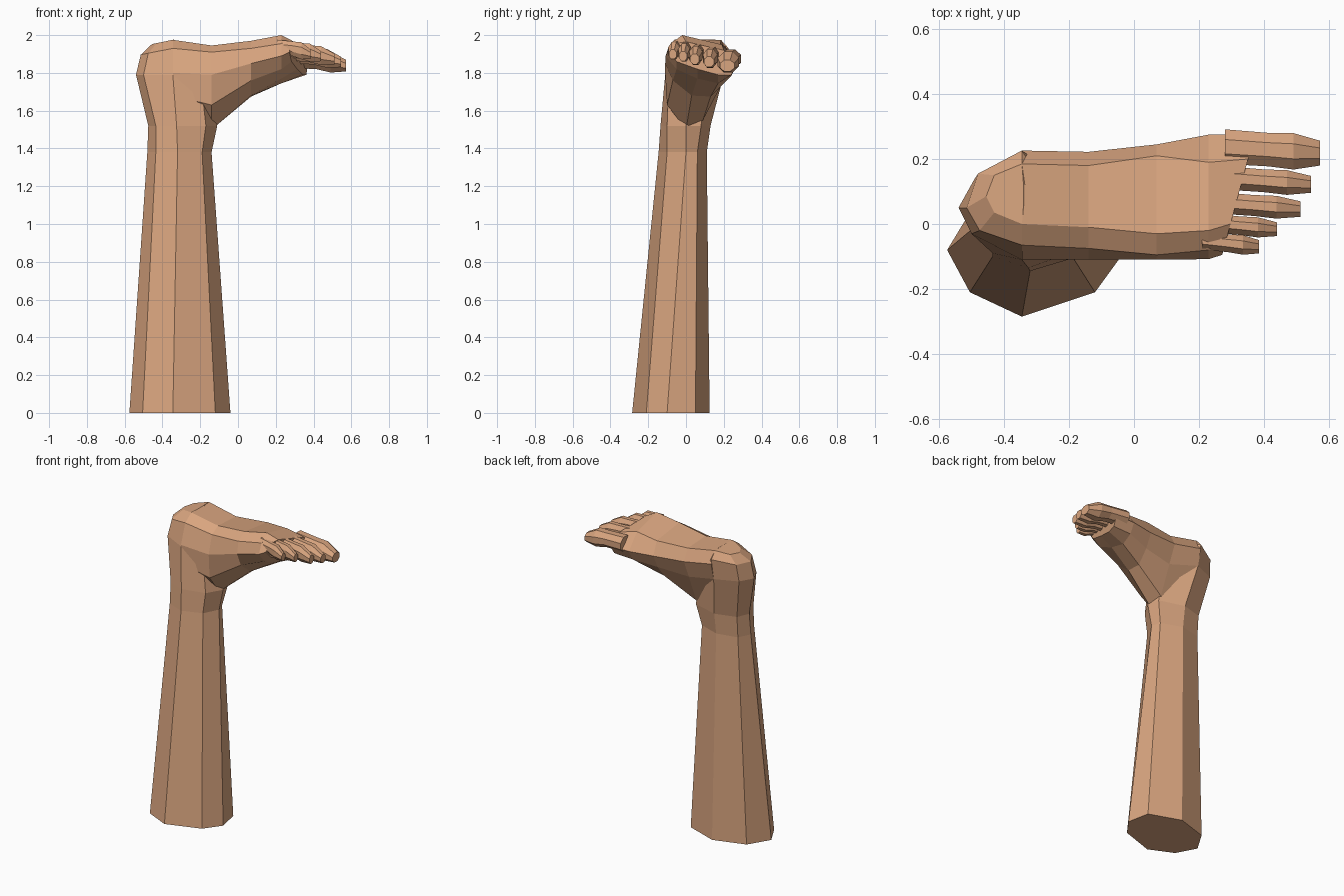
import bpy, bmesh, math
from mathutils import Vector

skin = bpy.data.materials.new("tan skin")
skin.diffuse_color = (0.70, 0.38, 0.215, 1)


def loft(name, rings):
    """Skin a list of equal-length point rings and cap both ends."""
    bm = bmesh.new()
    vs = [[bm.verts.new(p) for p in r] for r in rings]
    n = len(rings[0])
    for a, b in zip(vs, vs[1:]):
        for i in range(n):
            j = (i + 1) % n
            bm.faces.new((a[i], a[j], b[j], b[i]))
    bm.faces.new(vs[0])
    bm.faces.new(vs[-1])
    bmesh.ops.recalc_face_normals(bm, faces=bm.faces)
    me = bpy.data.meshes.new(name)
    bm.to_mesh(me)
    bm.free()
    me.materials.append(skin)
    ob = bpy.data.objects.new(name, me)
    bpy.context.collection.objects.link(ob)
    return ob


# Leg and heel: eight-sided rings (x, y) at rising heights, tilted at the heel
leg = [
    (0.00, 0.0, [(-.575, -.08), (-.505, -.21), (-.345, -.285), (-.12, -.21),
                 (-.04, -.10), (-.07, .05), (-.28, .125), (-.49, .06)]),
    (1.38, 0.0, [(-.48, 0), (-.435, -.10), (-.32, -.145), (-.19, -.10),
                 (-.14, 0), (-.16, .06), (-.30, .11), (-.44, .08)]),
    (1.52, 0.0, [(-.475, .01), (-.435, -.09), (-.325, -.135), (-.17, -.10),
                 (-.11, 0), (-.13, .08), (-.30, .13), (-.44, .09)]),
    (1.79, 0.0, [(-.54, .05), (-.50, -.03), (-.345, -.11), (-.20, -.09),
                 (-.15, 0), (-.17, .10), (-.345, .20), (-.49, .14)]),
    (1.93, 0.2, [(-.515, .05), (-.475, -.02), (-.345, -.065), (-.30, -.03),
                 (-.28, .03), (-.28, .12), (-.345, .226), (-.48, .155)]),
    (1.975, 0.2, [(-.455, .085), (-.43, .035), (-.345, 0), (-.342, .03),
                  (-.34, .06), (-.34, .12), (-.345, .185), (-.43, .15)]),
]
loft("leg_and_heel", [[(x, y, z + t * (x + .345)) for x, y in pts] for z, t, pts in leg])

# Foot: nine-sided sections (y, z) along x; the last one slants along the toe line
foot = [
    (-.345, 0, [(0, 1.975), (-.065, 1.93), (-.11, 1.80), (-.11, 1.68), (0, 1.58),
                (.12, 1.66), (.20, 1.79), (.226, 1.90), (.185, 1.975)]),
    (-.14, 0, [(-.01, 1.945), (-.075, 1.91), (-.11, 1.79), (-.10, 1.63), (0, 1.50),
               (.09, 1.55), (.17, 1.74), (.222, 1.86), (.18, 1.935)]),
    (.07, 0, [(-.03, 1.97), (-.095, 1.93), (-.11, 1.85), (-.07, 1.76), (.03, 1.68),
              (.13, 1.675), (.20, 1.76), (.245, 1.85), (.21, 1.94)]),
    (.23, 0, [(-.02, 2.0), (-.08, 1.955), (-.108, 1.89), (-.05, 1.82), (.06, 1.77),
              (.17, 1.745), (.24, 1.785), (.275, 1.85), (.19, 1.95)]),
    (.27, .27, [(0, 1.965), (-.06, 1.955), (-.095, 1.91), (-.05, 1.86), (.06, 1.82),
                (.17, 1.79), (.24, 1.79), (.275, 1.85), (.20, 1.92)]),
]
loft("foot", [[(x + s * (y + .1), y, z) for y, z in pts] for x, s, pts in foot])


# Toes: octagonal, slim at the root, full at the pad, blunt at the tip
def toe(name, root, tip, y, width, z, height):
    rings = []
    for t, w, h, dz in [(0, .95, .9, .0), (.45, .92, .86, .004), (.72, 1, 1, .0), (1, .68, .55, -.012)]:
        ring = []
        for k in range(8):
            a = math.radians(22.5 + 45 * k)
            c, s = math.cos(a) / .924, math.sin(a) / .924
            ring.append((root + (tip - root) * t, y - .02 * t + c * w * width / 2,
                         z + dz - .025 * t + s * h * height / 2))
        rings.append(ring)
    loft(name, rings)


toe("big_toe", .28, .573, .238, .112, 1.875, .11)
toe("second_toe", .28, .545, .142, .076, 1.895, .10)
toe("third_toe", .25, .512, .066, .070, 1.91, .10)
toe("fourth_toe", .23, .44, .004, .062, 1.925, .095)
toe("little_toe", .21, .385, -.05, .060, 1.935, .09)
